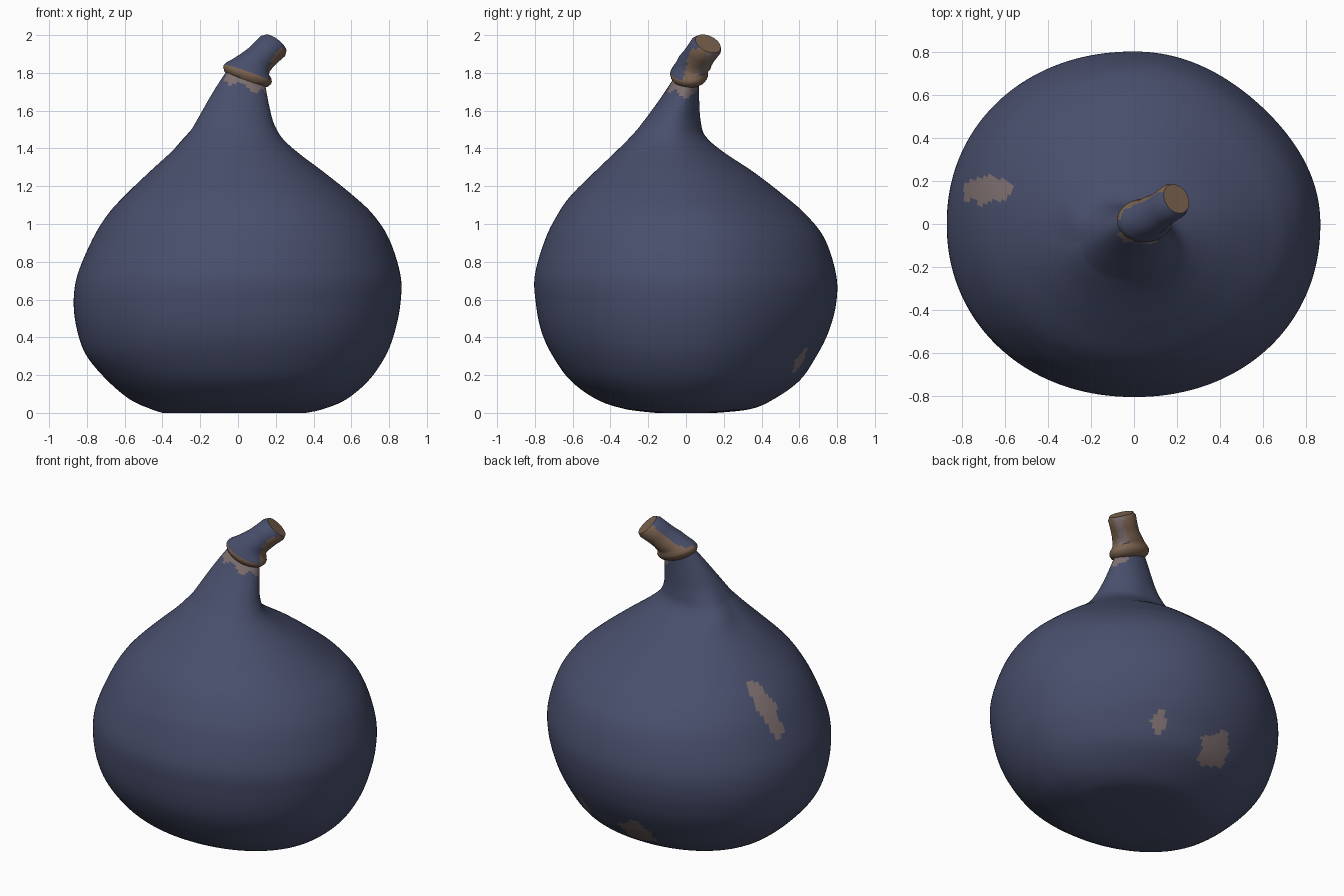
import bpy, bmesh, math
from mathutils import Vector

if "Cube" in bpy.data.objects:
    bpy.data.objects.remove(bpy.data.objects["Cube"])


def material(name, rgb):
    m = bpy.data.materials.new(name)
    m.diffuse_color = (*rgb, 1)
    m.use_nodes = True
    m.node_tree.nodes["Principled BSDF"].inputs["Base Color"].default_value = m.diffuse_color
    return m


MATS = [material("blue_grey_skin", (0.066, 0.078, 0.150)),
        material("brown_stem", (0.20, 0.125, 0.080)),
        material("mauve_scar", (0.210, 0.160, 0.162))]


def loft(name, rings, rule, angle):
    """Bridge a list of closed rings, cap the ends, colour faces by rule."""
    bm = bmesh.new()
    vr = [[bm.verts.new(p) for p in ring] for ring in rings]
    n = len(vr[0])
    for a, b in zip(vr, vr[1:]):
        for i in range(n):
            j = (i + 1) % n
            bm.faces.new((a[i], a[j], b[j], b[i]))
    bm.faces.new(vr[0][::-1])
    bm.faces.new(vr[-1])
    bm.normal_update()
    for f in bm.faces:
        f.material_index = rule(f.calc_center_median(), f.normal)
    me = bpy.data.meshes.new(name)
    bm.to_mesh(me)
    bm.free()
    for m in MATS:
        me.materials.append(m)
    ob = bpy.data.objects.new(name, me)
    bpy.context.collection.objects.link(ob)
    bpy.ops.object.select_all(action='DESELECT')
    ob.select_set(True)
    bpy.context.view_layer.objects.active = ob
    bpy.ops.object.shade_smooth_by_angle(angle=math.radians(angle))
    return ob


# Fruit profile: z, x min, x max, y min, y max
PROFILE = [
    (0.00, -0.40, 0.36, -0.16, 0.16), (0.02, -0.46, 0.45, -0.32, 0.34),
    (0.07, -0.57, 0.57, -0.47, 0.46), (0.17, -0.69, 0.69, -0.61, 0.60),
    (0.30, -0.80, 0.78, -0.705, 0.69), (0.43, -0.85, 0.83, -0.765, 0.755),
    (0.58, -0.87, 0.86, -0.795, 0.795), (0.73, -0.85, 0.86, -0.80, 0.795),
    (0.92, -0.77, 0.80, -0.745, 0.735), (1.05, -0.69, 0.715, -0.68, 0.635),
    (1.15, -0.60, 0.61, -0.61, 0.52), (1.27, -0.475, 0.46, -0.49, 0.365),
    (1.38, -0.355, 0.315, -0.375, 0.20), (1.46, -0.28, 0.23, -0.295, 0.105),
    (1.54, -0.215, 0.19, -0.225, 0.078), (1.65, -0.14, 0.165, -0.14, 0.07),
    (1.77, -0.062, 0.145, -0.06, 0.068)]


def spline(a, b, c, d, t):
    return 0.5 * (2 * b + (c - a) * t + (2 * a - 5 * b + 4 * c - d) * t * t
                  + (3 * b - a - 3 * c + d) * t ** 3)


rows, STEPS, SIDES = [], 9, 220
for i in range(len(PROFILE) - 1):
    quad = [PROFILE[min(max(i + k, 0), len(PROFILE) - 1)] for k in (-1, 0, 1, 2)]
    for s in range(STEPS):
        rows.append([spline(*v, s / STEPS) for v in zip(*quad)])
rows.append(PROFILE[-1])

fruit_rings = []
for z, x0, x1, y0, y1 in rows:
    ring = []
    flare = math.exp(-((z - 1.45) / 0.09) ** 2)   # neck base widens at back left
    for i in range(SIDES):
        a = 2 * math.pi * i / SIDES
        c, s = math.cos(a), math.sin(a)
        k = (abs(c) ** 2.1 + abs(s) ** 2.1) ** (-1 / 2.1)
        if c > 0 and s > 0:                       # flatter back-right quarter
            k *= 1 - 0.05 * (2 * c * s) ** 2
        if c < 0 and s > 0:
            k *= 1 + 0.16 * flare * (2 * c * s) ** 2
        x = (x0 + x1) / 2 + (x1 - x0) / 2 * c * k
        y = (y0 + y1) / 2 + (y1 - y0) / 2 * s * k
        tilt = max(0, (z - 1.5) / 0.27)          # neck rim leans with the stem
        ring.append(Vector((x, y, max(0, z) - 0.35 * tilt * (x - 0.04))))
    fruit_rings.append(ring)

# Scar patches on the skin: centre, half sizes
SCARS = [((-0.70, 0.16, 1.01), (0.25, 0.064, 0.165)),
         ((-0.09, 0.62, 0.23), (0.115, 0.14, 0.105)),
         ((0.31, 0.62, 0.265), (0.045, 0.09, 0.075))]


def fruit_rule(p, n):
    for c, r in SCARS:
        d = [(p[k] - c[k]) / r[k] for k in range(3)]
        wob = 0.22 * math.sin(38 * p.x + 21 * p.z) + 0.16 * math.sin(55 * p.z + 30 * p.y)
        if sum(v * v for v in d) < 1 + wob:
            return 2
    rim = 1.77 - 0.35 * (p.x - 0.04)             # ragged scar below the collar
    if p.z > rim - 0.045 - 0.015 * math.sin(50 * p.x + 30 * p.y) and n.x - 0.6 * n.y > -0.2:
        return 2
    return 0


loft("fruit_body", fruit_rings, fruit_rule, 60)

# Stem with collar: centre, radius, ring tilt (0 = collar lean, 1 = stem axis)
STEM = [((0.04, 0.005, 1.755), 0.10, 0), ((0.043, 0.01, 1.768), 0.122, 0),
        ((0.048, 0.014, 1.785), 0.134, 0), ((0.052, 0.018, 1.797), 0.135, 0),
        ((0.058, 0.022, 1.812), 0.126, 0.05),
        ((0.07, 0.032, 1.832), 0.104, 0.3), ((0.09, 0.045, 1.852), 0.090, 0.7),
        ((0.115, 0.06, 1.875), 0.083, 1), ((0.145, 0.08, 1.905), 0.082, 1),
        ((0.182, 0.106, 1.94), 0.084, 1), ((0.197, 0.117, 1.955), 0.072, 1)]
LEAN, AXIS = Vector((0.33, 0.1, 0.94)), Vector((0.57, 0.36, 0.74))
SEGS = 48
stem_rings = []
for c, r, t in STEM:
    n = LEAN.lerp(AXIS, t).normalized()
    u = Vector((0, 1, 0)).cross(n).normalized()
    v = n.cross(u)
    squash = 0.74 + 0.26 * min(1, t / 0.7)        # collar is narrower in depth
    stem_rings.append([Vector(c) + r * (u * math.cos(a) + v * math.sin(a) * squash)
                       for a in (2 * math.pi * i / SEGS for i in range(SEGS))])


def stem_rule(p, n):
    if n.dot(AXIS.normalized()) > 0.9:
        return 1                                  # cut end
    if p.z < 1.807 - 0.35 * (p.x - 0.05):
        return 1                                  # collar underside and rim
    if n.dot(Vector((0.72, 0.45, -0.53))) > 0.9:
        return 2                                  # scar strip underneath
    if (p - Vector((0.21, 0.03, 1.885))).length < 0.035:
        return 1                                  # small brown spot
    return 0 if n.dot(Vector((-0.4, -0.75, 0.4))) > -0.02 else 1


loft("stem", stem_rings, stem_rule, 45)
